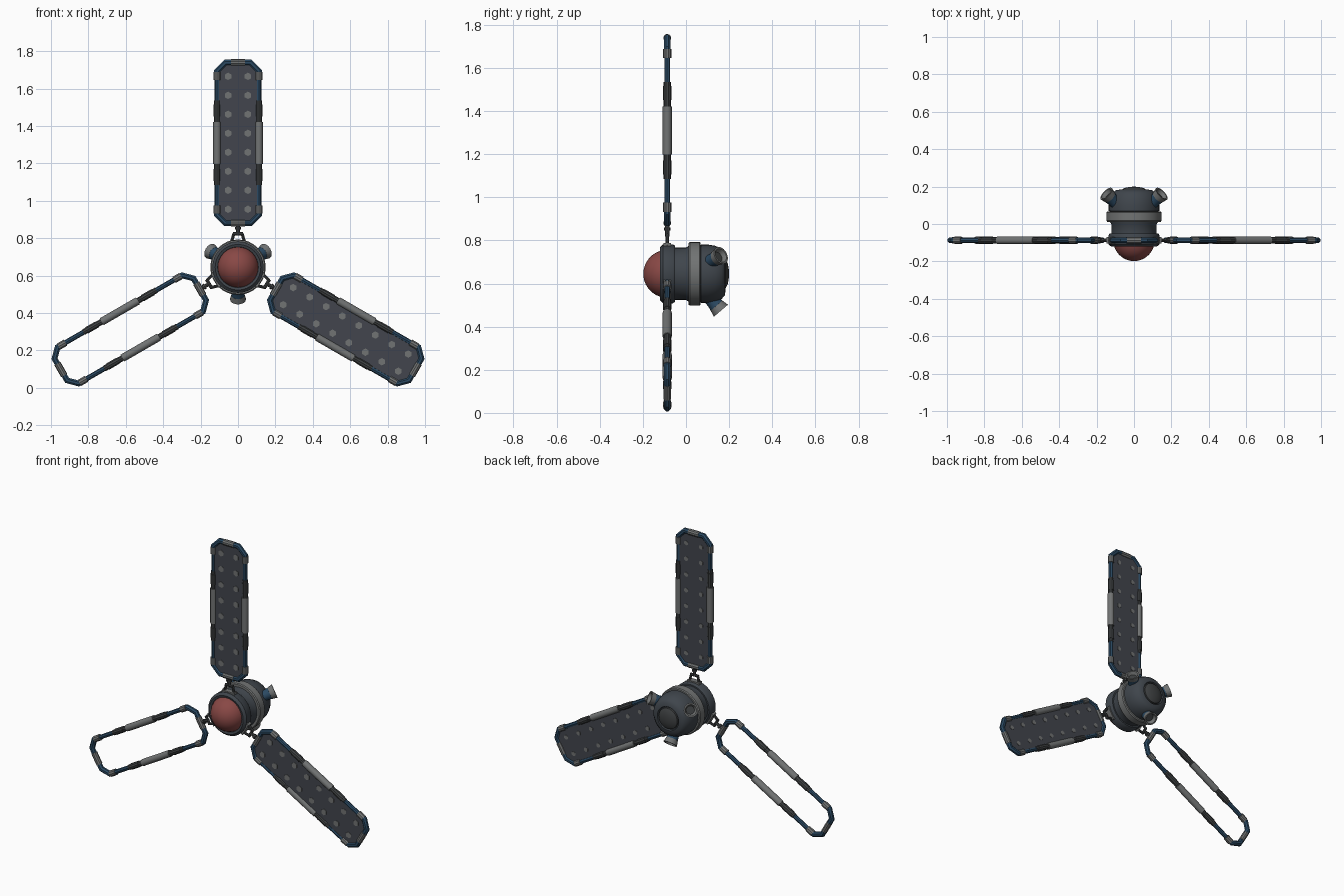
import bpy, bmesh, math
from mathutils import Matrix, Vector

if "Cube" in bpy.data.objects:
    bpy.data.objects.remove(bpy.data.objects["Cube"])

def mat(name, c):
    m = bpy.data.materials.new(name)
    m.diffuse_color = (*c, 1)
    m.use_nodes = True
    m.node_tree.nodes["Principled BSDF"].inputs["Base Color"].default_value = m.diffuse_color
    return m

DARK = mat("dark slate", (0.050, 0.060, 0.072))
CHAR = mat("charcoal", (0.048, 0.052, 0.054))
GREY = mat("mid grey", (0.165, 0.172, 0.172))
BLUE = mat("navy blue", (0.024, 0.068, 0.125))
RED = mat("dull red", (0.25, 0.065, 0.06))
PANEL = mat("panel grey", (0.054, 0.060, 0.074))
HUB = Vector((0, 0, 0.645))

def finish(bm, name, material, matrix=Matrix(), angle=35):
    bmesh.ops.recalc_face_normals(bm, faces=bm.faces)
    me = bpy.data.meshes.new(name)
    bm.to_mesh(me)
    bm.free()
    me.materials.append(material)
    ob = bpy.data.objects.new(name, me)
    bpy.context.collection.objects.link(ob)
    ob.matrix_world = matrix
    bpy.ops.object.select_all(action='DESELECT')
    ob.select_set(True)
    bpy.context.view_layer.objects.active = ob
    bpy.ops.object.shade_smooth_by_angle(angle=math.radians(angle))
    return ob

def rod(bm, a, b, r, n=10, r2=None):
    a, b = Vector(a), Vector(b)
    d = b - a
    m = Matrix.Translation((a + b) / 2) @ d.to_track_quat('Z', 'Y').to_matrix().to_4x4()
    bmesh.ops.create_cone(bm, cap_ends=True, segments=n, radius1=r,
                          radius2=r if r2 is None else r2, depth=d.length, matrix=m)

def lathe(name, profile, material, matrix, n=32):
    """Spin (radius, height) profile around local z."""
    bm = bmesh.new()
    vs = [bm.verts.new((r, 0, h)) for r, h in profile]
    es = [bm.edges.new(p) for p in zip(vs, vs[1:])]
    bmesh.ops.spin(bm, geom=vs + es, cent=(0, 0, 0), axis=(0, 0, 1),
                   angle=2 * math.pi, steps=n, use_merge=True)
    bmesh.ops.remove_doubles(bm, verts=bm.verts, dist=1e-5)
    return finish(bm, name, material, matrix)

def sweep(bm, pts, r, n=8):
    """Mitred round tube along points (x, z) in the blade plane."""
    P = [Vector(p) for p in pts]
    rings = []
    for i, p in enumerate(P):
        d1 = (p - P[max(i - 1, 0)]) if i else P[1] - p
        d2 = (P[i + 1] - p) if i < len(P) - 1 else d1
        n1 = Vector((-d1.y, d1.x)).normalized()
        n2 = Vector((-d2.y, d2.x)).normalized()
        m = (n1 + n2).normalized()
        m /= m.dot(n1)
        ring = []
        for k in range(n):
            t = 2 * math.pi * (k + 0.5) / n
            q = p + m * (r * math.cos(t))
            ring.append(bm.verts.new((q.x, r * math.sin(t), q.y)))
        rings.append(ring)
    for a, b in zip(rings, rings[1:]):
        for k in range(n):
            bm.faces.new((a[k], a[(k + 1) % n], b[(k + 1) % n], b[k]))
    bm.faces.new(rings[0])
    bm.faces.new(rings[-1])

# hub: lathe axis local z -> world +y (backwards)
HM = Matrix.Translation(HUB) @ Matrix.Rotation(-math.pi / 2, 4, 'X')
dome = [(0.111 * math.sin(math.radians(a)), -0.087 - 0.111 * math.cos(math.radians(a)))
        for a in range(0, 91, 9)]
lathe("front_dome", dome, RED, HM)
lathe("front_ring", [(0.105, -0.10), (0.109, -0.117), (0.122, -0.121), (0.137, -0.107),
                     (0.137, -0.062), (0.130, -0.05), (0.10, -0.05)], DARK, HM)
lathe("hub_body", [(0.10, -0.06), (0.121, -0.05), (0.121, 0.0), (0.128, 0.01), (0.128, 0.02)], DARK, HM)
lathe("hub_band", [(0.12, 0.012), (0.143, 0.012), (0.148, 0.018), (0.148, 0.062),
                   (0.143, 0.068), (0.12, 0.068)], GREY, HM)
lathe("rear_body", [(0.12, 0.06), (0.135, 0.07), (0.136, 0.10), (0.130, 0.135), (0.117, 0.165),
                    (0.100, 0.180), (0.076, 0.184), (0.072, 0.172), (0.066, 0.172)], DARK, HM)
lathe("rear_cap", [(0.068, 0.165), (0.066, 0.184), (0.050, 0.193), (0.025, 0.198), (0, 0.2)], CHAR, HM)

# three thrusters angled out and back
for i, deg in enumerate((30, 150, 270)):
    a = math.radians(deg)
    e = Vector((math.cos(a), 0, math.sin(a)))
    axis = e * 0.76 + Vector((0, 0.65, 0))
    base = HUB + e * 0.108 + Vector((0, 0.108, 0))
    M = Matrix.Translation(base) @ axis.to_track_quat('Z', 'Y').to_matrix().to_4x4()
    lathe(f"thruster_base_{i}", [(0, 0), (0.032, 0), (0.032, 0.03), (0.036, 0.055), (0.03, 0.055)],
          BLUE, M, 16)
    lathe(f"thruster_bell_{i}", [(0.030, 0.05), (0.036, 0.052), (0.043, 0.083), (0.034, 0.083),
                                 (0.024, 0.06)], GREY, M, 16)
    lathe(f"thruster_core_{i}", [(0.026, 0.062), (0, 0.062)], CHAR, M, 16)

# blades, built pointing up then turned around the hub
W, V0, V1, CH = 0.112, 0.236, 1.094, 0.045
MID = (V0 + V1) / 2
for label, deg, filled in (("top", 0, True), ("right", 120, True), ("left", -120, False)):
    M = Matrix.Translation(HUB + Vector((0, -0.087, 0))) @ Matrix.Rotation(math.radians(deg), 4, 'Y')
    corners, tubes, grey, dark = (bmesh.new() for _ in range(4))
    for s in (-1, 1):
        # thin side tubes with centre clamps
        rod(tubes, (s * W, 0, V0 + 0.08), (s * W, 0, V1 - 0.08), 0.0135, 8)
        rod(grey, (s * W, 0, MID - 0.112), (s * W, 0, MID + 0.112), 0.021, 12)
        for t in (-1, 1):
            end = V1 if t > 0 else V0
            sweep(corners, [(s * 0.03, end), (s * (W - CH), end), (s * W, end - t * CH),
                            (s * W, end - t * 0.085)], 0.0165)
            rod(dark, (s * W, 0, MID + t * 0.11), (s * W, 0, MID + t * 0.225), 0.0165)
            rod(dark, (s * W, 0, MID + t * 0.14), (s * W, 0, MID + t * 0.205), 0.019)
            rod(grey, (s * W, 0, MID + t * 0.335), (s * W, 0, MID + t * 0.378), 0.0195)
    for v in (V0, V1):
        rod(grey, (-0.037, 0, v), (0.037, 0, v), 0.0185)
    finish(corners, f"{label}_frame_corners", BLUE, M)
    finish(tubes, f"{label}_frame_tubes", BLUE, M)
    finish(grey, f"{label}_frame_clamps", GREY, M)
    finish(dark, f"{label}_frame_sleeves", CHAR, M)

    # mounting bracket to the hub
    br = bmesh.new()
    for s in (-1, 1):
        rod(br, (s * 0.036, 0, 0.13), (s * 0.022, 0, 0.18), 0.008, 8)
    rod(br, (-0.028, 0, 0.178), (0.028, 0, 0.178), 0.009, 8)
    rod(br, (0, 0, 0.172), (0, 0, 0.23), 0.010, 8)
    rod(br, (0, 0, 0.202), (0, 0, 0.214), 0.015, 8)
    finish(br, f"{label}_bracket", CHAR, M)
    pad = bmesh.new()
    bmesh.ops.create_cube(pad, size=1, matrix=Matrix.Translation((0, 0, 0.135)) @
                          Matrix.Diagonal((0.085, 0.034, 0.018, 1)))
    finish(pad, f"{label}_bracket_pad", GREY, M)

    if filled:
        # chamfered panel plate
        bm = bmesh.new()
        outline = [(s * x, v) for s, x, v in (
            (-1, W - CH, V0), (1, W - CH, V0), (1, W, V0 + CH), (1, W, V1 - CH),
            (1, W - CH, V1), (-1, W - CH, V1), (-1, W, V1 - CH), (-1, W, V0 + CH))]
        f = bm.faces.new([bm.verts.new((x, -0.008, v)) for x, v in outline])
        ex = bmesh.ops.extrude_face_region(bm, geom=[f])
        bmesh.ops.translate(bm, vec=(0, 0.016, 0),
                            verts=[g for g in ex['geom'] if isinstance(g, bmesh.types.BMVert)])
        finish(bm, f"{label}_panel", PANEL, M)
        # studs on both faces
        st = bmesh.new()
        for s in (-1, 1):
            for k in range(8):
                v = MID + (k - 3.5) * 0.1015
                rod(st, (s * 0.053, -0.011, v), (s * 0.053, 0, v), 0.020, 6)
                rod(st, (s * 0.053, 0, v), (s * 0.053, 0.011, v), 0.015, 6)
        finish(st, f"{label}_panel_studs", GREY, M)
